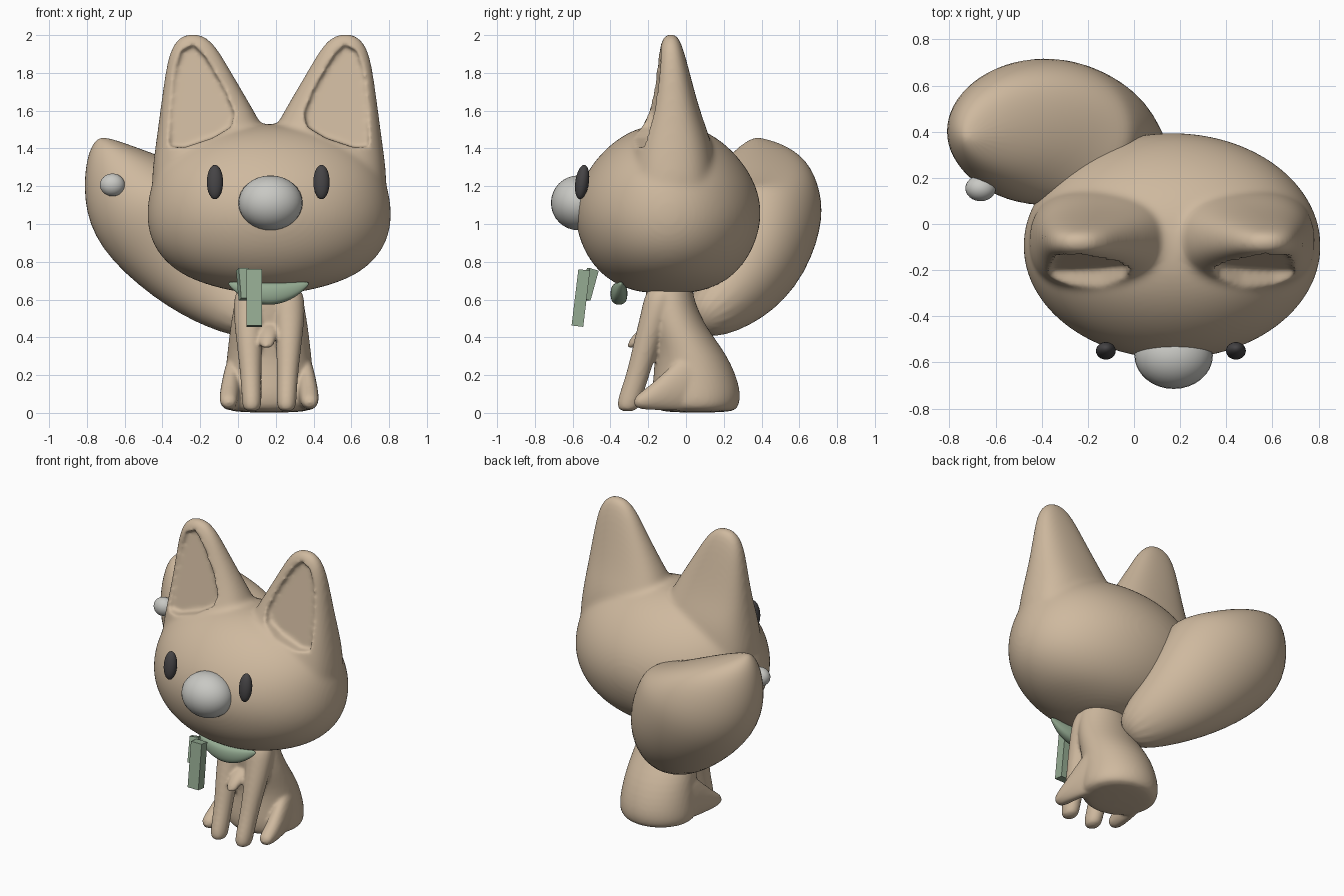
import bpy, bmesh, math
from mathutils import Vector

cube = bpy.data.objects.get("Cube")
if cube:
    bpy.data.objects.remove(cube)

C = 0.165  # x of the body's middle plane


def material(name, rgb):
    m = bpy.data.materials.new(name)
    m.use_nodes = True
    m.diffuse_color = (*rgb, 1)
    bsdf = m.node_tree.nodes["Principled BSDF"]
    bsdf.inputs["Base Color"].default_value = (*rgb, 1)
    bsdf.inputs["Roughness"].default_value = 0.7
    return m


TAN = material("tan fur", (0.62, 0.485, 0.345))
GREY = material("light grey", (0.58, 0.58, 0.55))
DARK = material("charcoal", (0.06, 0.057, 0.06))
GREEN = material("sage green", (0.30, 0.41, 0.29))


def activate(objs):
    bpy.ops.object.select_all(action='DESELECT')
    for o in objs:
        o.select_set(True)
    bpy.context.view_layer.objects.active = objs[0]


def finish(bm, name, mat, smooth=True):
    bmesh.ops.recalc_face_normals(bm, faces=bm.faces)
    me = bpy.data.meshes.new(name)
    bm.to_mesh(me)
    bm.free()
    me.materials.append(mat)
    for p in me.polygons:
        p.use_smooth = smooth
    ob = bpy.data.objects.new(name, me)
    bpy.context.collection.objects.link(ob)
    return ob


def loft(name, rings, mat=TAN, sides=16, power=1.0):
    """Skin through rings of (x, y, z, radius_x, radius_y[, normal]); power < 1 squares them."""
    bm = bmesh.new()
    loops = []
    for x, y, z, rx, ry, *n in rings:
        q = Vector((0, 0, 1)).rotation_difference(Vector(n[0] if n else (0, 0, 1)))
        loop = []
        for i in range(sides):
            a = 2 * math.pi * i / sides
            c, s = (math.copysign(abs(f(a)) ** power, f(a)) for f in (math.cos, math.sin))
            loop.append(bm.verts.new(q @ Vector((rx * c, ry * s, 0)) + Vector((x, y, z))))
        loops.append(loop)
    for a, b in zip(loops, loops[1:]):
        for i in range(sides):
            j = (i + 1) % sides
            bm.faces.new((a[i], a[j], b[j], b[i]))
    bm.faces.new(loops[0])
    bm.faces.new(loops[-1])
    ob = finish(bm, name, mat)
    ob.modifiers.new("round", 'SUBSURF').levels = 2
    activate([ob])
    bpy.ops.object.convert(target='MESH')
    return ob


def fuse(parts, name, voxel, blend, cutter=None):
    """Join parts into one soft skin, with an optional hollow."""
    activate(parts)
    bpy.ops.object.join()
    ob = parts[0]
    ob.name = ob.data.name = name

    def skin(iterations):
        r = ob.modifiers.new("skin", 'REMESH')
        r.mode, r.voxel_size, r.use_smooth_shade = 'VOXEL', voxel, True
        s = ob.modifiers.new("blend", 'SMOOTH')
        s.factor, s.iterations = 0.5, iterations

    skin(blend)
    if cutter:
        b = ob.modifiers.new("hollow", 'BOOLEAN')
        b.operation, b.object, b.solver = 'DIFFERENCE', cutter, 'EXACT'
        skin(6)
    activate([ob])
    bpy.ops.object.convert(target='MESH')
    if cutter:
        bpy.data.objects.remove(cutter)
    for p in ob.data.polygons:
        p.use_smooth = True
    return ob


def ball(name, loc, radii, mat, tilt=0):
    bm = bmesh.new()
    bmesh.ops.create_uvsphere(bm, u_segments=32, v_segments=16, radius=1)
    ob = finish(bm, name, mat)
    ob.location, ob.scale, ob.rotation_euler = loc, radii, (tilt, 0, 0)
    return ob


def box(name, loc, size, rot, mat):
    bm = bmesh.new()
    bmesh.ops.create_cube(bm, size=1)
    ob = finish(bm, name, mat, smooth=False)
    ob.location, ob.scale, ob.rotation_euler = loc, size, rot
    return ob


# Head: wide egg with two pointed ears
skull = [(0.632, .10, .10), (0.652, .24, .215), (0.715, .45, .34), (0.82, .58, .43),
         (0.93, .64, .478), (1.05, .658, .503), (1.18, .64, .482), (1.30, .595, .42),
         (1.41, .49, .325), (1.49, .34, .21), (1.53, .10, .08)]
head_parts = [loft("skull", [(C, -.095, z, a, b) for z, a, b in skull], sides=24)]
ear = [(1.08, .30, -.08, .335, .26), (1.28, .295, -.075, .332, .24), (1.42, .295, -.07, .312, .215),
       (1.56, .32, -.068, .268, .158), (1.70, .352, -.07, .217, .118), (1.85, .385, -.075, .162, .084),
       (1.95, .40, -.08, .118, .06), (2.012, .405, -.08, .05, .03)]
for s in (-1, 1):
    head_parts.append(loft("ear", [(C + s * x, y, z, a, b) for z, x, y, a, b in ear], power=.8))

# Ear hollows: rounded triangles pushed in from the front
outline = [(.53, 1.41), (.525, 1.60), (.503, 1.80), (.464, 1.915), (.40, 1.95), (.335, 1.88),
           (.235, 1.71), (.185, 1.585), (.20, 1.515), (.30, 1.455), (.45, 1.405)]
bm = bmesh.new()
for s in (-1, 1):
    front = [bm.verts.new((C + s * x, -.7, z)) for x, z in outline]
    back = [bm.verts.new((C + s * x, -.195 + (z - 1.4) * .175, z)) for x, z in outline]
    bm.faces.new(front)
    bm.faces.new(back)
    for i in range(len(outline)):
        j = (i + 1) % len(outline)
        bm.faces.new((front[i], front[j], back[j], back[i]))
hollow = finish(bm, "ear_cutter", TAN)
hollow.hide_render = True
fuse(head_parts, "head", 0.012, 24, hollow)

# Face
ball("nose", (0.172, -.57, 1.112), (.17, .145, .145), GREY)
for side, x in (("right", -.122), ("left", .442)):
    ball(side + "_eye", (x, -.55, 1.222), (.043, .036, .092), DARK, -.14)

# Sitting body: torso, front legs, haunches with hind feet, chest tuft
body_parts = [loft("torso", [
    (C, -.09, .74, .15, .12), (C, -.09, .60, .185, .13), (C, -.05, .45, .212, .16),
    (C, .035, .30, .228, .195), (C, .055, .12, .25, .245), (C, .055, .03, .25, .23),
    (C, .06, .0, .20, .19)])]
for s in (-1, 1):
    body_parts.append(loft("front_leg", [
        (C + s * .09, -.12, .68, .09, .09), (C + s * .107, -.15, .55, .088, .085),
        (C + s * .105, -.205, .38, .07, .072), (C + s * .097, -.255, .20, .056, .062),
        (C + s * .092, -.30, .07, .054, .066), (C + s * .092, -.31, .004, .048, .056)]))
    body_parts.append(loft("haunch", [
        (C + s * .215, -.28, .055, .042, .03, (0, 1, 0)),
        (C + s * .215, -.20, .075, .052, .062, (0, 1, 0)),
        (C + s * .20, -.08, .13, .055, .12, (0, 1, 0)),
        (C + s * .175, .04, .185, .06, .18, (0, 1, 0)),
        (C + s * .15, .14, .17, .06, .14, (0, 1, 0))]))
body_parts.append(loft("chest_tuft", [
    (C, -.10, .50, .06, .06), (C, -.21, .44, .05, .05),
    (C - .01, -.265, .38, .045, .04), (C - .015, -.295, .34, .03, .022)]))
fuse(body_parts, "body", 0.011, 4)

# Bushy tail sweeping back to the right and ending in an off-centre tip
tail = [((.14, .06, .47), .11, .10, (-.7, .5, .5)), ((-.01, .23, .60), .225, .19, (-.6, .45, .6)),
        ((-.185, .355, .80), .34, .285, (-.55, .35, .75)), ((-.37, .40, 1.02), .415, .335, (-.35, .12, .9)),
        ((-.43, .405, 1.17), .405, .32, (-.1, 0, 1)), ((-.475, .405, 1.305), .34, .25, (.18, -.15, 1)),
        ((-.585, .385, 1.40), .18, .13, (.25, -.1, 1)), ((-.71, .375, 1.458), .02, .02, (-.2, 0, 1))]
loft("tail", [(*p, rx, ry, n) for p, rx, ry, n in tail])
ball("tail_bobble", (-.665, .155, 1.207), (.066, .056, .06), GREY)

# Scarf: crescent under the chin and two hanging ends
scarf = []
for i in range(9):
    t = -1 + i / 4
    r = .008 + .054 * (1 - t * t)
    scarf.append((C - .003 + .215 * t, -.355 + .01 * t * t, .63 + .058 * t * t,
                  r, r * .76, (1, 0, .4 * t)))
loft("scarf", scarf, GREEN, sides=12, power=.8)
box("scarf_end_long", (.086, -.557, .608), (.08, .062, .30), (-.12, 0, 0), GREEN)
box("scarf_end_short", (.03, -.515, .68), (.055, .05, .165), (-.28, 0, .3), GREEN)
bpy.ops.object.select_all(action='DESELECT')
